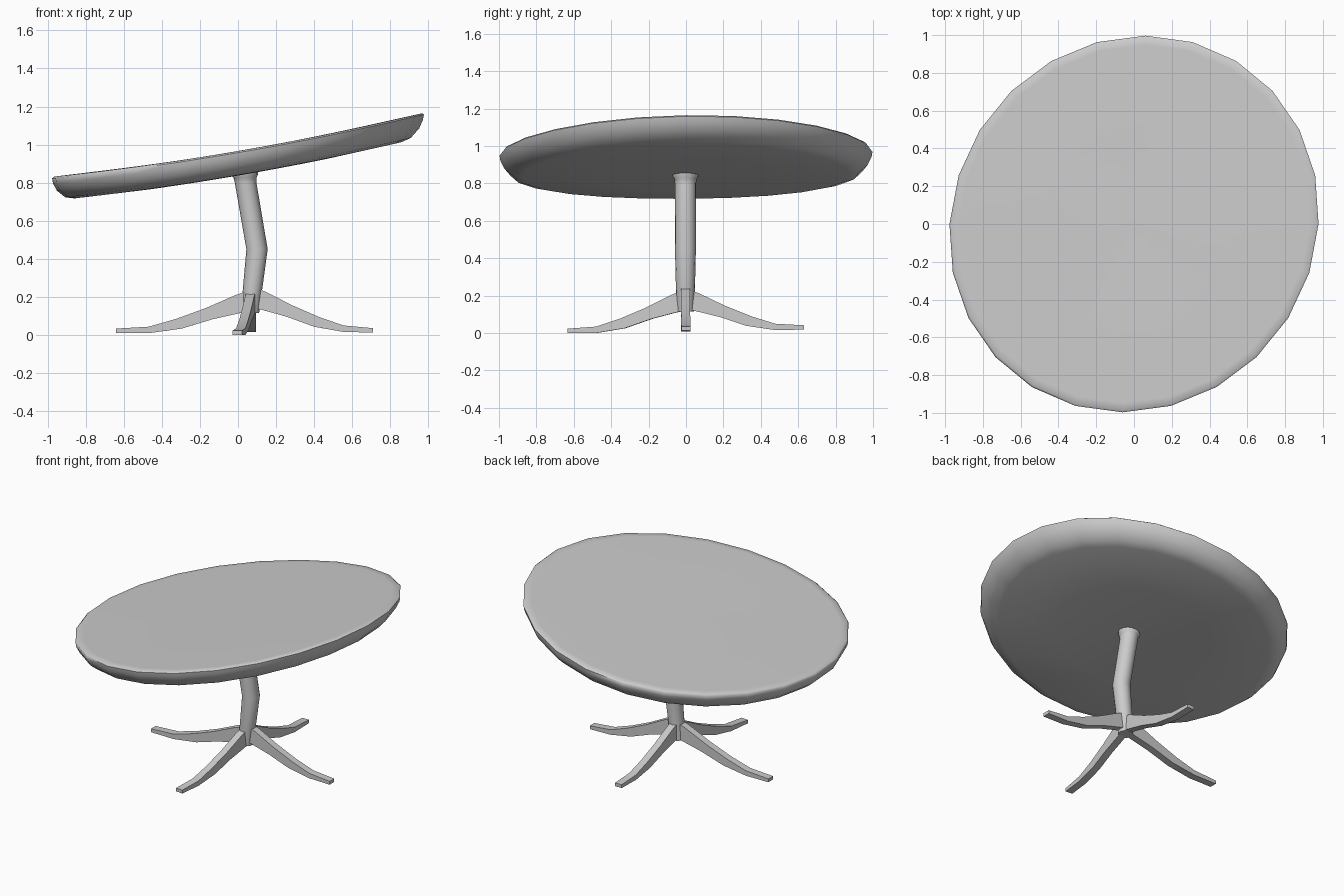
import bpy, bmesh, math
from mathutils import Vector

if "Cube" in bpy.data.objects:
    bpy.data.objects.remove(bpy.data.objects["Cube"])


def finish(name, bm, angle):
    bmesh.ops.recalc_face_normals(bm, faces=bm.faces[:])
    mesh = bpy.data.meshes.new(name)
    bm.to_mesh(mesh)
    bm.free()
    obj = bpy.data.objects.new(name, mesh)
    bpy.context.collection.objects.link(obj)
    bpy.ops.object.select_all(action='DESELECT')
    obj.select_set(True)
    bpy.context.view_layer.objects.active = obj
    bpy.ops.object.shade_smooth_by_angle(angle=math.radians(angle))
    return obj


def loft(bm, rings, caps=True):
    loops = [[bm.verts.new(p) for p in ring] for ring in rings]
    n = len(loops[0])
    for a, b in zip(loops, loops[1:]):
        for i in range(n):
            j = (i + 1) % n
            bm.faces.new((a[i], a[j], b[j], b[i]))
    if caps:
        bm.faces.new(loops[0])
        bm.faces.new(loops[-1])
    return loops


# Tabletop: 24-sided dish, skewed, tilted and gently bent
def warp(r, a, dz):
    x = r * (0.977 * math.cos(a) + 0.06 * math.sin(a))
    y = r * 0.997 * math.sin(a)
    return Vector((x, y, 0.965 + 0.172 * x + 0.035 * x * x + dz))


profile = [(0.1, -0.128), (0.5, -0.128), (0.88, -0.126), (0.93, -0.115),
           (0.975, -0.075), (0.995, -0.035), (1.0, -0.008), (0.99, 0.0),
           (0.95, 0.001), (0.5, 0.0), (0.1, 0.0)]
bm = bmesh.new()
loft(bm, [[warp(r, math.tau * i / 24, dz) for i in range(24)] for r, dz in profile])
finish("tabletop", bm, 60)

# Bent column with a flared collar at the top
column = [(0.065, 0.115, 0.046), (0.072, 0.2, 0.05), (0.1, 0.45, 0.056),
          (0.040, 0.80, 0.057), (0.037, 0.825, 0.060), (0.034, 0.84, 0.07),
          (0.034, 0.86, 0.07)]
bm = bmesh.new()
loft(bm, [[(x + r * math.cos(math.tau * i / 16), r * math.sin(math.tau * i / 16) - 0.003, z)
           for i in range(16)] for x, z, r in column])
finish("column", bm, 50)

# Four splayed legs: (top distance, top z, bottom distance, bottom z, half width)
sections = [(0.02, 0.235, 0.02, 0.125, 0.024), (0.08, 0.212, 0.05, 0.120, 0.024),
            (0.22, 0.145, 0.19, 0.085, 0.024), (0.37, 0.085, 0.34, 0.035, 0.024),
            (0.50, 0.044, 0.50, 0.010, 0.025), (0.66, 0.033, 0.66, 0.010, 0.025)]


def leg(name, tip, lift_root, lift_tip):
    root = Vector((0.07, -0.003, 0))
    tip = Vector(tip)
    side = (tip - root).cross(Vector((0, 0, 1))).normalized()
    rings = []
    for dt, zt, db, zb, w in sections:
        up = Vector((0, 0, lift_root + (lift_tip - lift_root) * dt / 0.66))
        top = root.lerp(tip, dt / 0.66) + Vector((0, 0, zt)) + up
        low = root.lerp(tip, db / 0.66) + Vector((0, 0, zb)) + up
        rings.append([top + side * w, top - side * w, low - side * w, low + side * w])
    bm = bmesh.new()
    loft(bm, rings)
    finish(name, bm, 30)


leg("right_leg", (0.71, 0.0, 0), 0.015, 0.002)
leg("left_leg", (-0.64, 0.0, 0), -0.005, 0.0)
leg("front_leg", (-0.003, -0.63, 0), -0.010, -0.010)
leg("back_leg", (0.070, 0.63, 0), -0.003, 0.008)
